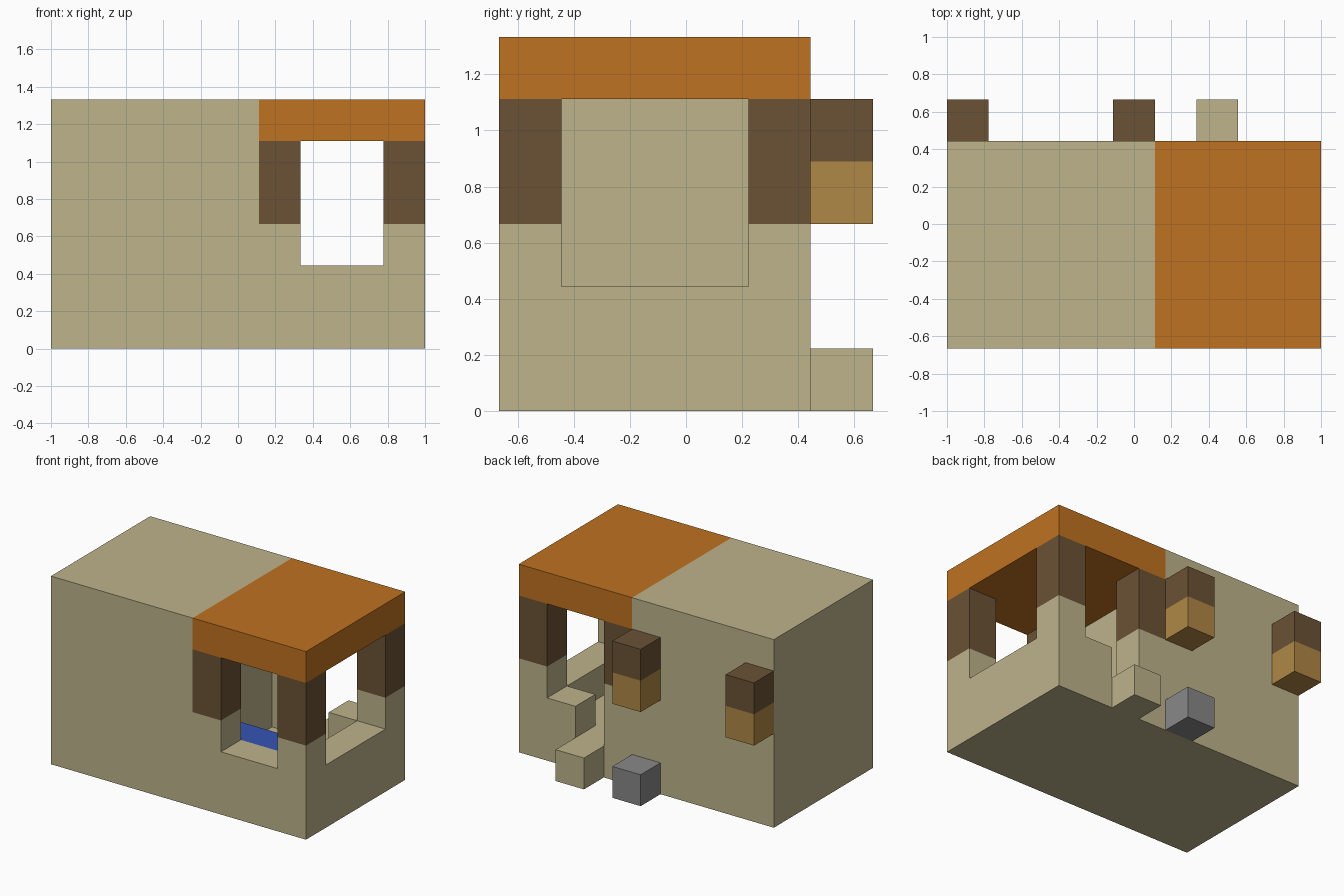
import bpy
import bmesh
from math import radians
from mathutils import Vector
from itertools import product

if "Cube" in bpy.data.objects:
    bpy.data.objects.remove(bpy.data.objects["Cube"], do_unlink=True)

UNIT = 2 / 9                      # size of one building block
ORIGIN = Vector((-1, -UNIT * 3, 0))


def linear(value):
    value /= 255
    return value / 12.92 if value <= 0.04045 else ((value + 0.055) / 1.055) ** 2.4


def make_material(name, *rgb):
    color = [linear(v) for v in rgb] + [1]
    mat = bpy.data.materials.new(name)
    mat.use_nodes = True
    mat.diffuse_color = color
    bsdf = mat.node_tree.nodes["Principled BSDF"]
    bsdf.inputs["Base Color"].default_value = color
    bsdf.inputs["Roughness"].default_value = 0.9
    return mat


PALE = make_material("pale wood", 189, 179, 139)
ORANGE = make_material("orange wood", 191, 114, 33)
BROWN = make_material("dark bark", 107, 82, 53)
TAN = make_material("tan wood", 176, 136, 70)
GREY = make_material("grey stone", 136, 136, 136)
BLUE = make_material("blue cloth", 54, 85, 180)

cells = {}                        # block position -> part name
materials = {}                    # part name -> material


def fill(name, mat, low, high):
    """Fill a box of blocks with a part; later parts replace earlier ones."""
    materials[name] = mat
    for pos in product(*(range(a, b) for a, b in zip(low, high))):
        cells[pos] = name


def carve(low, high):
    for pos in product(*(range(a, b) for a, b in zip(low, high))):
        cells.pop(pos, None)


# House body with its room, windows and back door
fill("house_walls", PALE, (0, 0, 0), (9, 5, 6))
carve((5, 1, 1), (8, 4, 5))       # room
carve((6, 0, 2), (8, 5, 5))       # front and back windows
carve((8, 1, 2), (9, 4, 5))       # side window
carve((6, 4, 1), (7, 5, 5))       # back door

# Roof and corner posts
fill("roof", ORANGE, (5, 0, 5), (9, 5, 6))
for side, x in (("right", 5), ("left", 8)):
    for end, y in (("front", 0), ("back", 4)):
        fill(f"{end}_{side}_post", BROWN, (x, y, 3), (x + 1, y + 1, 5))

# Bed under the front window
fill("bed", BLUE, (5, 1, 1), (8, 2, 2))

# Doorstep, wall brackets and stone at the back
fill("doorstep", PALE, (6, 5, 0), (7, 6, 1))
for side, x in (("outer", 0), ("inner", 4)):
    fill(f"{side}_bracket_base", TAN, (x, 5, 3), (x + 1, 6, 4))
    fill(f"{side}_bracket_top", BROWN, (x, 5, 4), (x + 1, 6, 5))
fill("stone_block", GREY, (4, 5, 0), (5, 6, 1))


def build(name):
    """Make the exposed faces of one part and merge flat areas."""
    bm = bmesh.new()
    for pos in (p for p, part in cells.items() if part == name):
        center = Vector(pos) + Vector((0.5, 0.5, 0.5))
        for axis, sign in product(range(3), (-1, 1)):
            step = [0, 0, 0]
            step[axis] = sign
            if tuple(p + s for p, s in zip(pos, step)) in cells:
                continue
            corners = []
            for u, v in ((-1, -1), (1, -1), (1, 1), (-1, 1)):
                offset = Vector(step)
                offset[(axis + 1) % 3] = u
                offset[(axis + 2) % 3] = v
                corners.append(bm.verts.new((center + offset / 2) * UNIT + ORIGIN))
            bm.faces.new(corners[::sign])
    bmesh.ops.remove_doubles(bm, verts=bm.verts[:], dist=0.001)
    bmesh.ops.dissolve_limit(bm, angle_limit=radians(1),
                             verts=bm.verts[:], edges=bm.edges[:])
    mesh = bpy.data.meshes.new(name)
    bm.to_mesh(mesh)
    bm.free()
    mesh.materials.append(materials[name])
    bpy.context.collection.objects.link(bpy.data.objects.new(name, mesh))


for part in materials:
    build(part)
